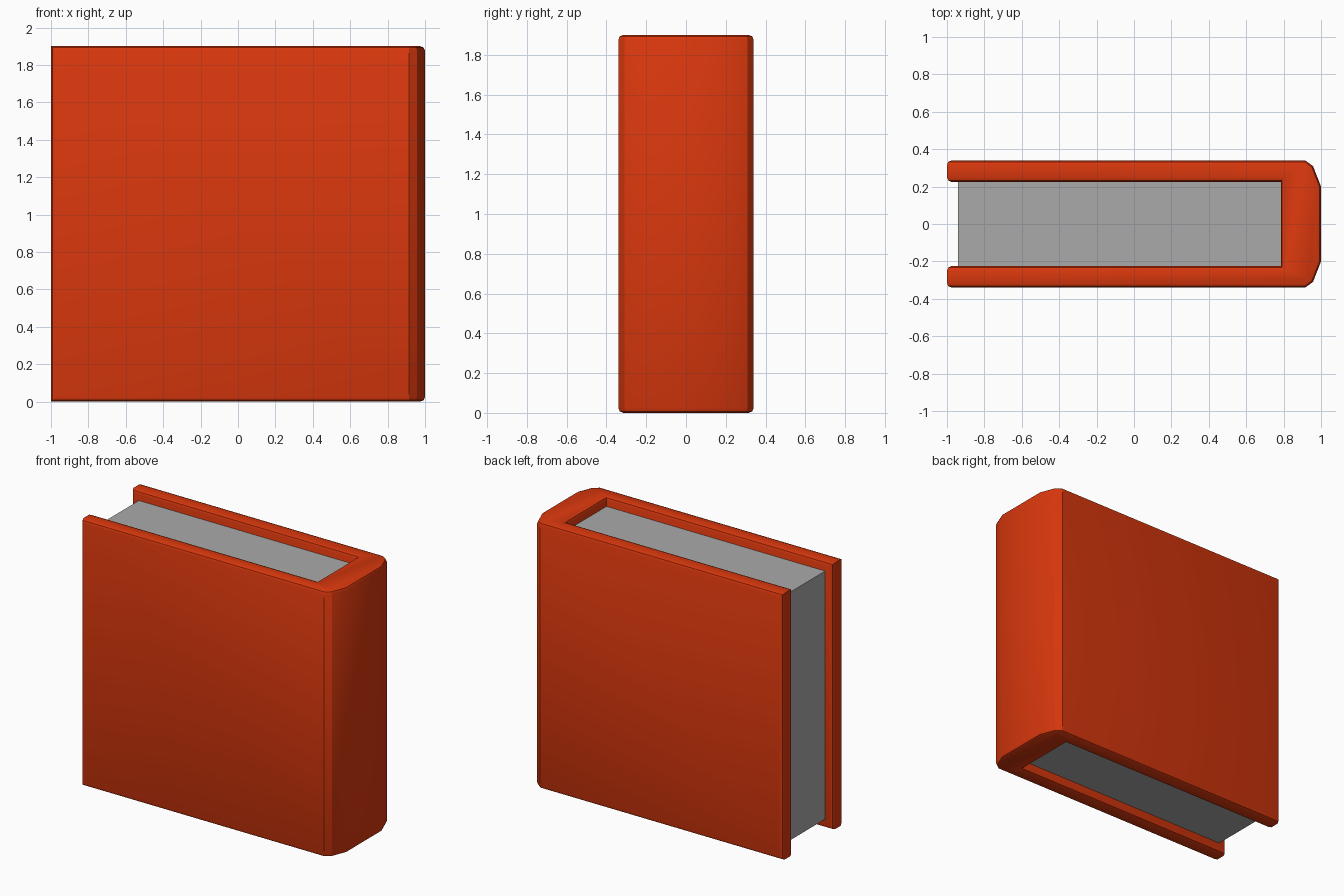
import bpy, bmesh, math

if "Cube" in bpy.data.objects:
    bpy.data.objects.remove(bpy.data.objects["Cube"])

def material(name, rgb):
    m = bpy.data.materials.new(name)
    m.diffuse_color = (*rgb, 1)
    m.use_nodes = True
    m.node_tree.nodes["Principled BSDF"].inputs["Base Color"].default_value = m.diffuse_color
    return m

red = material("red_cover", (0.70, 0.039, 0.004))
grey = material("grey_paper", (0.40, 0.40, 0.40))

def prism(name, outline, z0, z1, mat, bevel_rule=None, width=0.025):
    """Extrude a plan outline upward, bevelling the edges picked by the rule."""
    bm = bmesh.new()
    base = bm.faces.new([bm.verts.new((x, y, z0)) for x, y in outline])
    top = bmesh.ops.extrude_face_region(bm, geom=[base], use_keep_orig=True)
    bmesh.ops.translate(bm, vec=(0, 0, z1 - z0),
                        verts=[g for g in top["geom"] if isinstance(g, bmesh.types.BMVert)])
    bmesh.ops.recalc_face_normals(bm, faces=bm.faces[:])
    if bevel_rule:
        edges = [e for e in bm.edges if bevel_rule(e.verts[0].co, e.verts[1].co)]
        bmesh.ops.bevel(bm, geom=edges, offset=width, offset_type='OFFSET',
                        segments=2, profile=0.5, affect='EDGES', clamp_overlap=True)
    mesh = bpy.data.meshes.new(name)
    bm.to_mesh(mesh)
    bm.free()
    mesh.materials.append(mat)
    ob = bpy.data.objects.new(name, mesh)
    bpy.context.collection.objects.link(ob)
    return ob

# Cover: U-shaped plan with a faceted, slightly rounded spine
half = [(0.785, 0.225), (-1.0, 0.225), (-1.0, 0.34), (0.915, 0.34), (0.957, 0.31), (1.0, 0.2)]
outline = half + [(x, -y) for x, y in reversed(half)]

def cover_edges(a, b):
    at_end = a.x < -0.99 and b.x < -0.99
    vertical = abs(a.z - b.z) > 0.1
    # upright edges only at the open ends; rims everywhere except across the ends
    return vertical == at_end

cover = prism("book_cover", outline, 0, 1.9, red, cover_edges)
bpy.context.view_layer.objects.active = cover
cover.select_set(True)
bpy.ops.object.shade_smooth_by_angle(angle=math.radians(30))

# Pages: plain block recessed inside the cover
prism("page_block", [(-0.94, -0.227), (0.79, -0.227), (0.79, 0.227), (-0.94, 0.227)],
      0.065, 1.835, grey)
